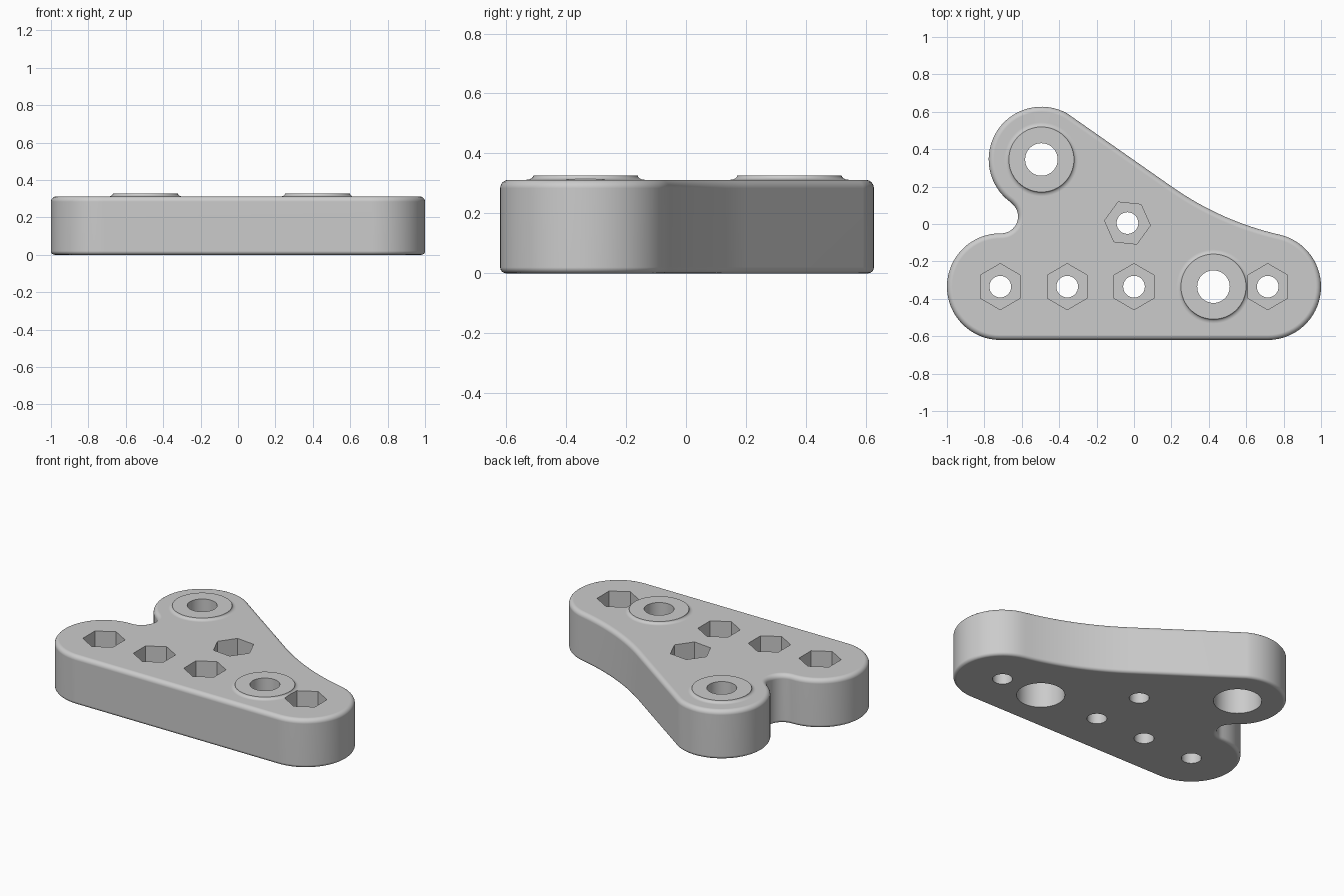
import bpy
import bmesh
from math import sin, cos, pi, atan2, sqrt, radians

if "Cube" in bpy.data.objects:
    bpy.data.objects.remove(bpy.data.objects["Cube"], do_unlink=True)

HEIGHT = 0.312
BOSS_TOP = 0.327
ROW_Y = -0.335

grey = bpy.data.materials.new("plain grey")
grey.use_nodes = True
grey.diffuse_color = (0.6, 0.6, 0.6, 1)
grey.node_tree.nodes["Principled BSDF"].inputs["Base Color"].default_value = (0.6, 0.6, 0.6, 1)


def loft(name, rings):
    """Closed solid through a stack of rings that share a point count."""
    bm = bmesh.new()
    loops = [[bm.verts.new(p) for p in ring] for ring in rings]
    for low, high in zip(loops, loops[1:]):
        for i in range(len(low)):
            j = (i + 1) % len(low)
            bm.faces.new((low[i], low[j], high[j], high[i]))
    bm.faces.new(loops[0][::-1])
    bm.faces.new(loops[-1])
    bmesh.ops.recalc_face_normals(bm, faces=bm.faces)
    mesh = bpy.data.meshes.new(name)
    bm.to_mesh(mesh)
    bm.free()
    mesh.materials.append(grey)
    obj = bpy.data.objects.new(name, mesh)
    bpy.context.collection.objects.link(obj)
    return obj


def turned(name, centre, profile, sides=48, turn=0.0):
    """Solid of revolution from (radius, z) pairs."""
    x, y = centre
    angles = [turn + 2 * pi * i / sides for i in range(sides)]
    return loft(name, [[(x + r * cos(a), y + r * sin(a), z) for a in angles]
                       for r, z in profile])


def arc(centre, r, start, end, steps):
    return [(centre[0] + r * cos(start + (end - start) * i / steps),
             centre[1] + r * sin(start + (end - start) * i / steps))
            for i in range(steps + 1)]


def heading(a, b):
    return atan2(b[1] - a[1], b[0] - a[0])


# Outline: three lobes joined by a notch, a slanted edge and a wide hollow
left_lobe, right_lobe, back_lobe = (-0.715, ROW_Y), (0.715, ROW_Y), (-0.495, 0.345)
R_FRONT, R_BACK, R_NOTCH, R_HOLLOW = 0.285, 0.282, 0.09, 1.63
notch = (-0.71, 0.04)
slant = radians(54.9)
nx, ny = cos(slant), sin(slant)
along = (nx * (back_lobe[0] - right_lobe[0]) + ny * (back_lobe[1] - right_lobe[1])
         + R_BACK + R_HOLLOW)
across = sqrt((R_FRONT + R_HOLLOW) ** 2 - along ** 2)
hollow = (right_lobe[0] + nx * along - ny * across,
          right_lobe[1] + ny * along + nx * across)


def outline(inset, z):
    a = heading(right_lobe, hollow)
    b = heading(back_lobe, notch) % (2 * pi)
    c = heading(left_lobe, notch)
    pts = arc(right_lobe, R_FRONT - inset, -pi / 2, a, 32)
    pts += arc(hollow, R_HOLLOW + inset, a + pi, slant + pi, 16)
    pts += arc(back_lobe, R_BACK - inset, slant, b, 32)
    pts += arc(notch, R_NOTCH + inset, b - pi, c - pi, 20)
    pts += arc(left_lobe, R_FRONT - inset, c, 1.5 * pi, 32)
    # drop the doubled points where arcs meet
    clean = [p for i, p in enumerate(pts) if i not in (33, 50, 83, 104)]
    return [(x, y, z) for x, y in clean]


# Body with rounded top and bottom rims
STEPS = 6
quarter = [pi / 2 * i / STEPS for i in range(STEPS + 1)]
R_LOW, R_HIGH = 0.02, 0.028
rings = [outline(R_LOW * (1 - sin(t)), R_LOW * (1 - cos(t))) for t in quarter]
rings += [outline(R_HIGH * (1 - cos(t)), HEIGHT - R_HIGH * (1 - sin(t))) for t in quarter]
body = loft("bracket_plate", rings)

helpers = []


def combine(tool, operation):
    tool.hide_render = True
    mod = body.modifiers.new(tool.name, "BOOLEAN")
    mod.operation = operation
    mod.solver = "EXACT"
    mod.object = tool
    helpers.append(tool)


# Raised bosses with flared feet
boss_spots = [back_lobe, (0.425, ROW_Y)]
rise = BOSS_TOP - HEIGHT
flare = [(0.174 + 0.024 * (1 - sin(t)), HEIGHT + rise * (1 - cos(t))) for t in quarter]
for spot in boss_spots:
    combine(turned("boss", spot, [(flare[0][0], 0.25)] + flare, 64), "UNION")

# Bolt holes, wide from below and narrow through the boss
for spot in boss_spots:
    combine(turned("bolt_hole_cutter", spot,
                   [(0.14, -0.1), (0.14, 0.19), (0.087, 0.19), (0.087, 0.5)]), "DIFFERENCE")

# Small holes with hexagonal nut pockets on top
pockets = [((x, ROW_Y), radians(30)) for x in (-0.715, -0.357, 0, 0.715)]
pockets.append(((-0.035, 0.005), radians(-6)))
for spot, turn in pockets:
    combine(turned("screw_hole_cutter", spot, [(0.058, -0.1), (0.058, 0.5)], 32), "DIFFERENCE")
    combine(turned("nut_pocket_cutter", spot, [(0.123, 0.155), (0.123, 0.5)], 6, turn),
            "DIFFERENCE")

# Bake the cuts and remove the helpers
graph = bpy.context.evaluated_depsgraph_get()
baked = bpy.data.meshes.new_from_object(body.evaluated_get(graph))
body.modifiers.clear()
body.data = baked
body.data.name = "bracket_plate"
for tool in helpers:
    bpy.data.objects.remove(tool, do_unlink=True)

# Smooth rounded surfaces, keep the cut edges sharp
bpy.ops.object.select_all(action="DESELECT")
body.select_set(True)
bpy.context.view_layer.objects.active = body
bpy.ops.object.shade_smooth_by_angle(angle=radians(30))
weighted = body.modifiers.new("even_shading", "WEIGHTED_NORMAL")
weighted.keep_sharp = True
